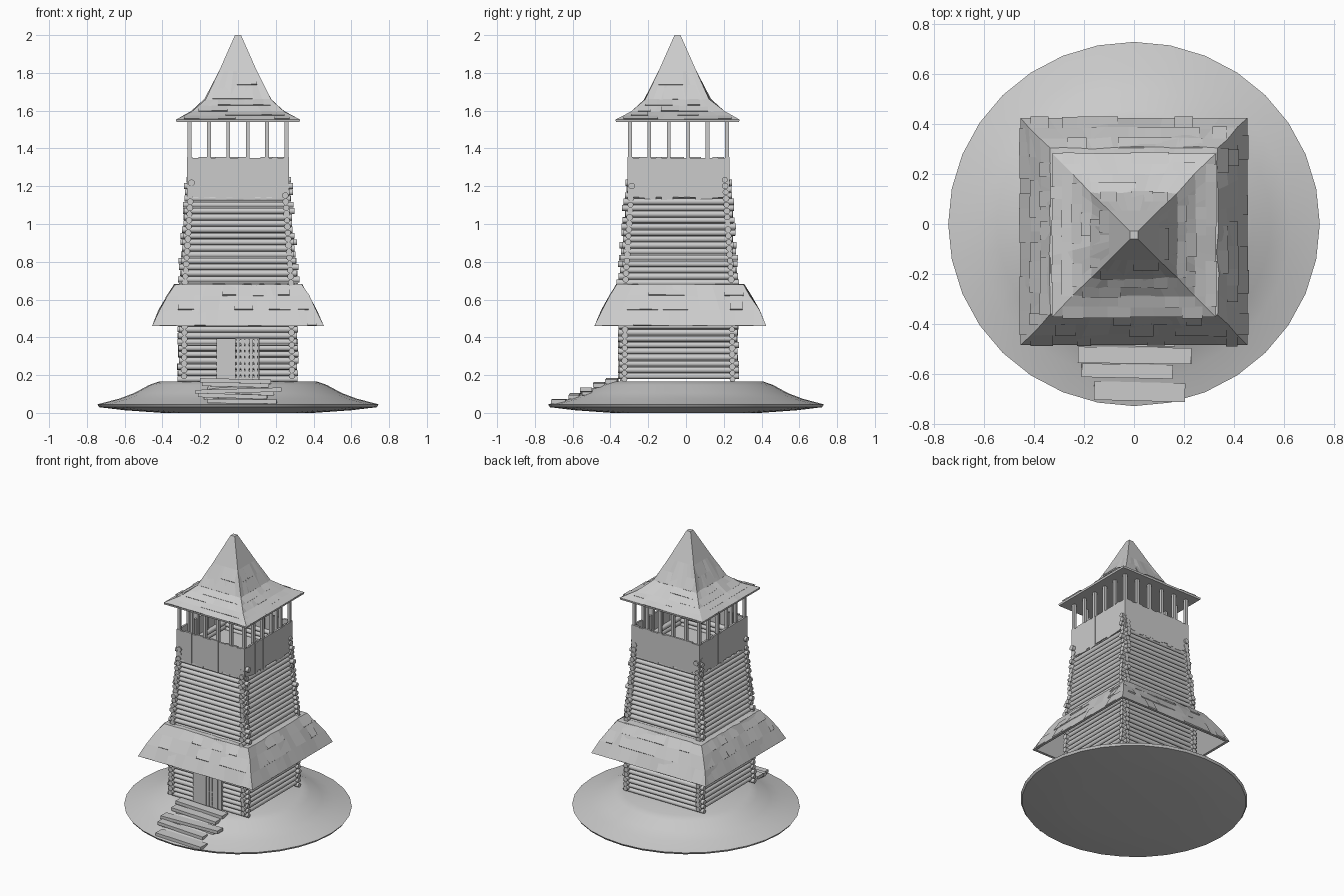
import bpy, bmesh, math, random
from mathutils import Matrix, Vector

if "Cube" in bpy.data.objects:
    bpy.data.objects.remove(bpy.data.objects["Cube"])

random.seed(4)
CX, CY = 0.0, -0.04          # tower axis


def rnd(a):
    return random.uniform(-a, a)


def finish(bm, name, smooth=False):
    bmesh.ops.recalc_face_normals(bm, faces=bm.faces)
    me = bpy.data.meshes.new(name)
    bm.to_mesh(me)
    bm.free()
    ob = bpy.data.objects.new(name, me)
    bpy.context.collection.objects.link(ob)
    if smooth:
        bpy.context.view_layer.objects.active = ob
        ob.select_set(True)
        bpy.ops.object.shade_smooth_by_angle(angle=math.radians(40))
        ob.select_set(False)
    return ob


def box(bm, lo, hi, rot=None):
    lo, hi = Vector(lo), Vector(hi)
    m = Matrix.Translation((lo + hi) / 2)
    if rot is not None:
        m = m @ rot
    bmesh.ops.create_cube(bm, size=1, matrix=m @ Matrix.Diagonal((*(hi - lo), 1)))


def side_matrix(k):
    return Matrix.Translation((CX, CY, 0)) @ Matrix.Rotation(k * math.pi / 2, 4, 'Z')


# mound: lathe profile, slightly squashed in y
bm = bmesh.new()
profile = [(0.0, 0.165), (0.42, 0.165), (0.47, 0.148), (0.55, 0.105), (0.63, 0.075),
           (0.745, 0.045), (0.735, 0.03), (0.6, 0.014), (0.4, 0.0), (0.0, 0.0)]
vs = [bm.verts.new((r, 0, z)) for r, z in profile]
es = [bm.edges.new(p) for p in zip(vs, vs[1:])]
bmesh.ops.spin(bm, geom=vs + es, cent=(0, 0, 0), axis=(0, 0, 1), angle=2 * math.pi, steps=32)
bmesh.ops.remove_doubles(bm, verts=bm.verts, dist=0.001)
bmesh.ops.scale(bm, vec=(1, 0.98, 1), verts=bm.verts)
finish(bm, "mound", True)


# log walls: crossed logs, alternate sides staggered by half a log
def wall_half(z):
    if z < 0.7:
        return 0.286 - 0.01 * (z - 0.17)
    return 0.28 - 0.065 * (z - 0.7)


bm = bmesh.new()
pitch = 0.033
for k in range(4):
    z = 0.178 + (k % 2) * pitch / 2
    while z < 1.245:
        h = wall_half(z)
        length = 2 * (h + 0.032)
        if z > 0.68:
            length += rnd(0.022)
        m = (side_matrix(k) @ Matrix.Translation((rnd(0.005), -h, z))
             @ Matrix.Rotation(math.pi / 2, 4, 'Y'))
        r = 0.0165 + rnd(0.0015)
        bmesh.ops.create_cone(bm, cap_ends=True, segments=10, radius1=r, radius2=r,
                              depth=length, matrix=m)
        z += pitch
finish(bm, "log_walls", True)

# gallery parapet: upright planks with uneven lower ends
bm = bmesh.new()
n, half = 18, 0.27
w = 2 * half / n
for k in range(4):
    part = bmesh.new()
    for i in range(n):
        x = -half + i * w
        box(part, (x, -half - rnd(0.001), 1.135 + rnd(0.009)),
            (x + w, -half + 0.014, 1.355 - random.choice((0, 0, 0.006))))
    bmesh.ops.transform(part, matrix=side_matrix(k), verts=part.verts)
    tmp = bpy.data.meshes.new("tmp")
    part.to_mesh(tmp)
    bm.from_mesh(tmp)
    bpy.data.meshes.remove(tmp)
    part.free()
finish(bm, "parapet")

bm = bmesh.new()
box(bm, (-0.26, CY - 0.26, 1.15), (0.26, CY + 0.26, 1.165))
finish(bm, "gallery_floor")

# gallery posts, six to a side
bm = bmesh.new()
for k in range(4):
    for i in range(5):
        p = side_matrix(k) @ Vector((-0.257 + i * 0.1028, -0.257, 0))
        box(bm, (p.x - 0.01, p.y - 0.01, 1.17), (p.x + 0.01, p.y + 0.01, 1.56))
finish(bm, "gallery_posts")


# roofs: square rings lofted through (half width, z) levels
def square_roof(name, levels, cyclic, jitter_levels, n=8, cy=CY):
    bm = bmesh.new()
    rings = []
    for li, (h, z) in enumerate(levels):
        j = 0.006 if li in jitter_levels else 0
        ring = []
        for k in range(4):
            rot = Matrix.Rotation(k * math.pi / 2, 4, 'Z')
            for i in range(n):
                p = rot @ Vector((-h + 2 * h * i / n, -h + rnd(j), z + rnd(j / 2)))
                ring.append(bm.verts.new(p + Vector((CX, cy, 0))))
        rings.append(ring)
    pairs = list(zip(rings, rings[1:]))
    if cyclic:
        pairs.append((rings[-1], rings[0]))
    else:
        bm.faces.new(rings[0])
        bm.faces.new(rings[-1])
    for a, b in pairs:
        for i in range(4 * n):
            q = (i + 1) % (4 * n)
            bm.faces.new((a[i], a[q], b[q], b[i]))
    return finish(bm, name)


# thin loose shingles lying on the roof slopes
def shingles(name, levels, rows, cy=CY):
    bm = bmesh.new()
    for (h0, z0), (h1, z1) in zip(levels, levels[1:]):
        for r in range(rows):
            t0, t1 = r / rows, (r + 1) / rows
            a, b = h0 + (h1 - h0) * t0, h0 + (h1 - h0) * t1
            za, zb = z0 + (z1 - z0) * t0, z0 + (z1 - z0) * t1
            for k in range(4):
                m = Matrix.Translation((CX, cy, 0)) @ Matrix.Rotation(k * math.pi / 2, 4, 'Z')
                x = -b
                while x < b - 0.03:
                    x2 = min(x + random.uniform(0.05, 0.1), b)
                    if random.random() < 0.55:
                        lift = random.uniform(0.002, 0.006)
                        pts = [(x, -a - lift, za + lift), (x2, -a - lift, za + lift),
                               (x2, -b, zb + 0.001), (x, -b, zb + 0.001)]
                        top = [bm.verts.new(m @ Vector(p)) for p in pts]
                        bm.faces.new(top)
                        low = [bm.verts.new(m @ Vector((p[0], -a, za))) for p in pts[:2]]
                        bm.faces.new((low[0], low[1], top[1], top[0]))
                    x = x2
    finish(bm, name)


skirt = [(0.455, 0.46), (0.415, 0.545), (0.373, 0.62), (0.335, 0.68)]
square_roof("skirt_roof", skirt + [(0.27, 0.684), (0.27, 0.66), (0.32, 0.655), (0.437, 0.46)],
            True, {1, 2, 3}, cy=-0.03)
shingles("skirt_shingles", skirt, 1, cy=-0.03)

spire = [(0.328, 1.553), (0.245, 1.595), (0.172, 1.66), (0.1, 1.81), (0.016, 2.0)]
square_roof("spire_roof", [(0.326, 1.54)] + spire, False, {2, 3}, cy=-0.045)
shingles("spire_shingles", spire[:4], 2, cy=-0.045)

# doorway: flat leaf on the left, ribbed planks on the right, plain frame
bm = bmesh.new()
box(bm, (-0.115, -0.348, 0.17), (-0.012, -0.325, 0.395))
finish(bm, "door_leaf")
bm = bmesh.new()
for i in range(5):
    x = -0.008 + i * 0.023
    box(bm, (x, -0.345 - rnd(0.003), 0.17), (x + 0.019, -0.325, 0.39 + rnd(0.003)))
finish(bm, "door_planks")
bm = bmesh.new()
box(bm, (-0.012, -0.35, 0.388), (0.115, -0.325, 0.397))
box(bm, (0.107, -0.35, 0.17), (0.115, -0.325, 0.39))
finish(bm, "door_frame")

# rough plank steps: y, z, left, right, depth
bm = bmesh.new()
steps = [(-0.672, 0.062, -0.16, 0.205, 0.075), (-0.59, 0.09, -0.21, 0.155, 0.055),
         (-0.527, 0.118, -0.225, 0.23, 0.065), (-0.46, 0.15, -0.19, 0.165, 0.06),
         (-0.393, 0.17, -0.2, 0.175, 0.065)]
for y, z, a, b, d in steps:
    rot = Matrix.Rotation(rnd(0.025), 4, 'Z') @ Matrix.Rotation(rnd(0.03), 4, 'Y')
    box(bm, (a, y - d / 2, z - 0.012), (b, y + d / 2, z + 0.01), rot)
    # narrower support plank tucked below each tread
    box(bm, (a + 0.03, y - d / 2 + 0.012, z - 0.03), (b - 0.04, y + d / 2, z - 0.012), rot)
finish(bm, "steps")
